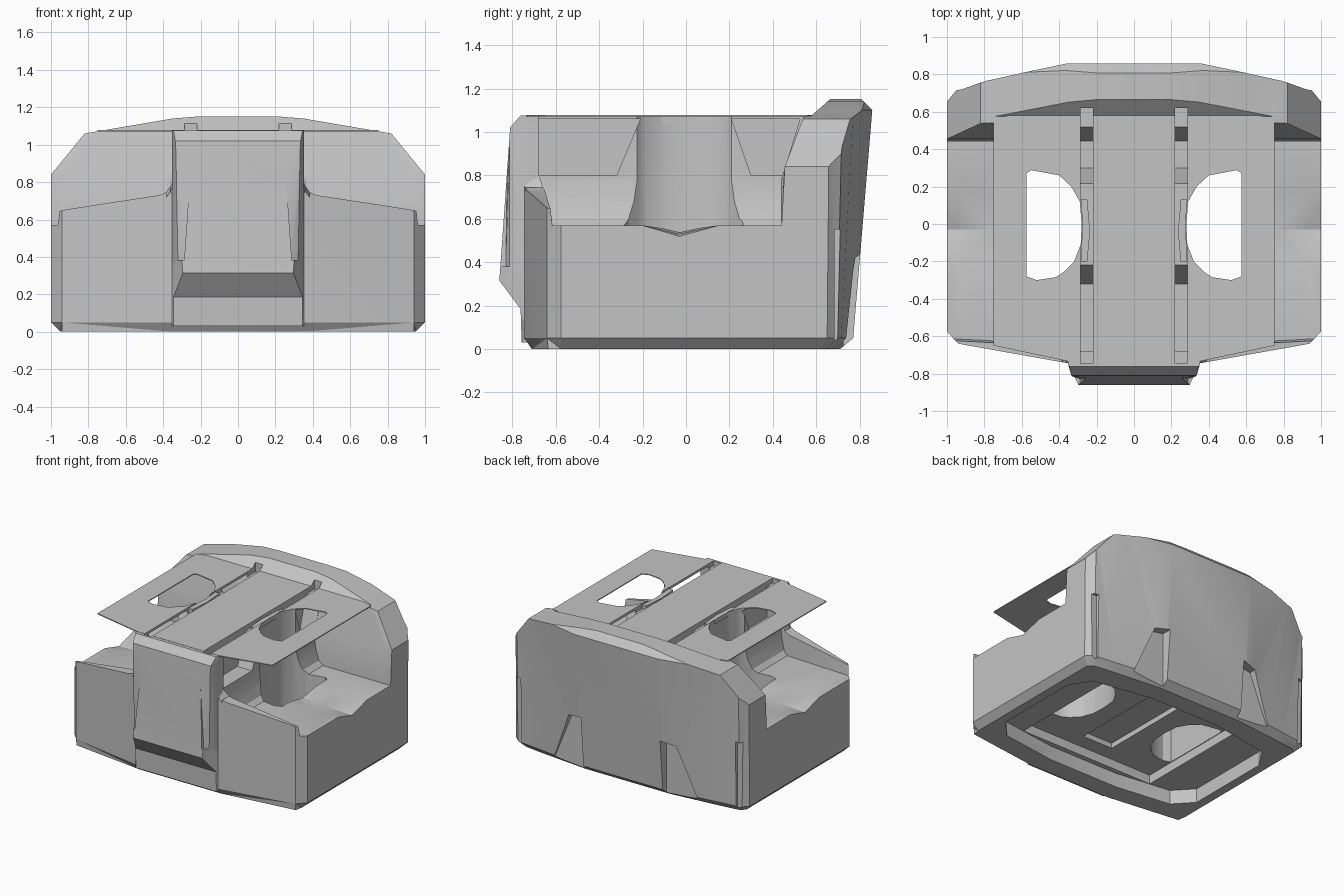
import bpy, bmesh

if "Cube" in bpy.data.objects:
    bpy.data.objects.remove(bpy.data.objects["Cube"], do_unlink=True)

grey = bpy.data.materials.new("plain grey")
grey.use_nodes = True
grey.diffuse_color = (0.55, 0.55, 0.55, 1)
grey.node_tree.nodes["Principled BSDF"].inputs["Base Color"].default_value = (0.55, 0.55, 0.55, 1)


def loft(name, rings):
    """Skin a closed solid over rings that have equal point counts."""
    bm = bmesh.new()
    loops = [[bm.verts.new(p) for p in ring] for ring in rings]
    n = len(loops[0])
    for a, b in zip(loops, loops[1:]):
        for i in range(n):
            j = (i + 1) % n
            bm.faces.new((a[i], a[j], b[j], b[i]))
    bm.faces.new(loops[0][::-1])
    bm.faces.new(loops[-1])
    bmesh.ops.triangulate(bm, faces=[f for f in bm.faces if len(f.verts) == 4])
    bmesh.ops.recalc_face_normals(bm, faces=bm.faces[:])
    mesh = bpy.data.meshes.new(name)
    bm.to_mesh(mesh)
    bm.free()
    mesh.materials.append(grey)
    obj = bpy.data.objects.new(name, mesh)
    bpy.context.collection.objects.link(obj)
    return obj


def prism(name, pts, axis, lo, hi):
    """Extrude a 2D profile along x, y or z."""
    place = {"x": lambda p, t: (t, p[0], p[1]),
             "y": lambda p, t: (p[0], t, p[1]),
             "z": lambda p, t: (p[0], p[1], t)}[axis]
    return loft(name, [[place(p, t) for p in pts] for t in (lo, hi)])


def combine(obj, tool, operation="DIFFERENCE"):
    mod = obj.modifiers.new("cut", "BOOLEAN")
    mod.operation, mod.solver, mod.object = operation, "EXACT", tool
    bpy.ops.object.select_all(action="DESELECT")
    bpy.context.view_layer.objects.active = obj
    obj.select_set(True)
    bpy.ops.object.modifier_apply(modifier=mod.name)
    bpy.data.objects.remove(tool, do_unlink=True)


def mirrored(half):
    return half + [(-x, y) for x, y in reversed(half)]


def ring(half, z):
    return [(x, y, z) for x, y in mirrored(half)]


# Hull: chamfered bottom, back leaning outward
front = [(0.35, -0.745), (0.94, -0.64), (1, -0.575)]
hull = loft("hull", [
    ring([(0.35, -0.71), (0.94, -0.635), (0.95, -0.575), (0.95, 0.62), (0.91, 0.65), (0.76, 0.67), (0.36, 0.71)], 0),
    ring(front + [(1, 0.65), (0.95, 0.695), (0.78, 0.715), (0.36, 0.77)], 0.05),
    ring(front + [(1, 0.66), (0.95, 0.72), (0.78, 0.77), (0.36, 0.858)], 1.1),
    ring(front + [(1, 0.65), (0.95, 0.70), (0.78, 0.74), (0.36, 0.80)], 1.16),
])
silhouette = mirrored([(1.1, -0.1), (1.0001, 0.3), (1, 0.84), (0.82, 1.06), (0.35, 1.14), (0.2, 1.152)])
combine(hull, prism("silhouette", silhouette, "y", -2, 2), "INTERSECT")

# Open shelves on both sides of the central spine
def shelf_section(x, base, dip, lip, lip_y, fall=0):
    return [(x, -1.2, lip - fall), (x, lip_y, lip), (x, lip_y + 0.01, base), (x, -0.2, base),
            (x, -0.03, dip), (x, 0.15, base), (x, 0.44, base), (x, 0.455, 0.84),
            (x, 0.54, 1.065), (x, 0.56, 1.4), (x, -1.2, 1.4)]


for s in (1, -1):
    combine(hull, loft("shelf_cutter", [
        shelf_section(s * 0.345, 0.78, 0.779, 0.81, -0.68, 0.32),
        shelf_section(s * 0.36, 0.68, 0.67, 0.78, -0.67, 0.2),
        shelf_section(s * 0.385, 0.6, 0.585, 0.745, -0.66),
        shelf_section(s * 0.42, 0.57, 0.545, 0.73, -0.65),
        shelf_section(s * 0.75, 0.57, 0.53, 0.68, -0.635),
        shelf_section(s * 0.94, 0.57, 0.52, 0.65, -0.625),
        shelf_section(s * 1.2, 0.569, 0.519, 0.57, -0.625)]))

# Top clearance in front of the raised rear rim
combine(hull, prism("top_cutter", [(-1.2, 1.073), (0.575, 1.073), (0.665, 1.152), (0.665, 1.4), (-1.2, 1.4)],
                    "x", -2, 2))

# Slanted pockets in the spine, front and rear of the middle pillar
for s in (1, -1):
    for pocket in ([(-0.68, 0.8), (-0.32, 0.8), (-0.21, 1.06), (-0.68, 1.06)],
                   [(0.3, 0.8), (0.445, 0.8), (0.525, 1.06), (0.21, 1.06)]):
        combine(hull, prism("pocket_cutter", pocket, "x", *sorted((s * 0.22, s * 0.36))))

# Stepped recess in the underside with a long central slot
recess = mirrored([(0.3, -0.56), (0.75, -0.5), (0.88, -0.36), (0.88, 0.32), (0.78, 0.48), (0.3, 0.56)])
combine(hull, prism("recess_cutter", recess, "z", -0.2, 0.11))
combine(hull, prism("channel_cutter", mirrored([(0.58, -0.52), (0.58, 0.51)]), "z", -0.2, 0.18))
combine(hull, prism("slot_cutter", mirrored([(0.13, -0.4), (0.13, 0.5)]), "z", -0.2, 0.22))

# Tapered rear notches and narrow corner slots
for s in (1, -1):
    notch = [(s * x, z) for x, z in ((0.34, -0.1), (0.67, -0.1), (0.46, 0.42), (0.34, 0.44))]
    combine(hull, prism("notch_cutter", notch, "y", 0.725, 1.2))
    combine(hull, prism("corner_cutter", [(s * 0.92, 0.685), (s * 1.1, 0.685), (s * 1.1, 0.8), (s * 0.92, 0.8)],
                        "z", -0.2, 0.55))

# Thin deck plate
deck = prism("deck_plate", [(-0.75, -0.65), (-0.35, -0.735), (0.35, -0.735), (0.75, -0.65),
                            (0.75, 0.56), (0.65, 0.585), (-0.65, 0.585), (-0.75, 0.56)], "z", 1.071, 1.078)

# Front tower with an undercut foot and sloped top
def tower_ring(back, front, y, z):
    return [(-back, -0.68, z), (-back, -0.75, z), (-front, y, z), (front, y, z), (back, -0.75, z), (back, -0.68, z)]


tower = loft("front_tower", [
    tower_ring(0.352, 0.345, -0.757, 0.03),
    tower_ring(0.352, 0.345, -0.762, 0.185),
    tower_ring(0.352, 0.295, -0.86, 0.315),
    tower_ring(0.352, 0.3, -0.855, 0.38),
    tower_ring(0.352, 0.335, -0.81, 1.02),
    tower_ring(0.352, 0.345, -0.762, 1.076),
])

# Openings through deck and hull, and long rail grooves
opening = [(0.575, 0.27), (0.55, 0.288), (0.4, 0.26), (0.335, 0.2), (0.29, 0.12), (0.28, 0),
           (0.285, -0.11), (0.32, -0.2), (0.38, -0.26), (0.42, -0.285), (0.52, -0.3), (0.575, -0.28)]
for s in (1, -1):
    groove = [(s * x, y) for x, y in ((0.22, -0.745), (0.285, -0.745), (0.285, 0.62), (0.22, 0.62))]
    for part in (hull, deck):
        combine(part, prism("opening_cutter", [(s * x, y) for x, y in opening], "z", -0.5, 1.5))
    for part in (hull, deck, tower):
        combine(part, prism("groove_cutter", groove, "z", 1.04, 1.3))
    # Small collars beside each opening
    prism("groove_collar", [(s * x, y) for x, y in ((0.235, -0.04), (0.25, -0.2), (0.285, -0.2),
                                                    (0.275, 0), (0.285, 0.13), (0.25, 0.13))], "z", 1.04, 1.07)

# Tapered corner notches down the tower front
for s in (1, -1):
    low = [(0.288, -0.95), (0.288, -0.83), (0.325, -0.81), (0.5, -0.81), (0.5, -0.95)]
    high = [(0.25, -0.95), (0.25, -0.822), (0.33, -0.814), (0.5, -0.814), (0.5, -0.95)]
    combine(tower, loft("notch_cutter", [[(s * x, y, z) for x, y in pts]
                                         for pts, z in ((low, 0.38), (high, 0.93))]))

for obj in (hull, deck, tower):
    bpy.context.view_layer.objects.active = obj
    bpy.ops.object.select_all(action="DESELECT")
    obj.select_set(True)
    bpy.ops.object.shade_smooth_by_angle(angle=0.45)
